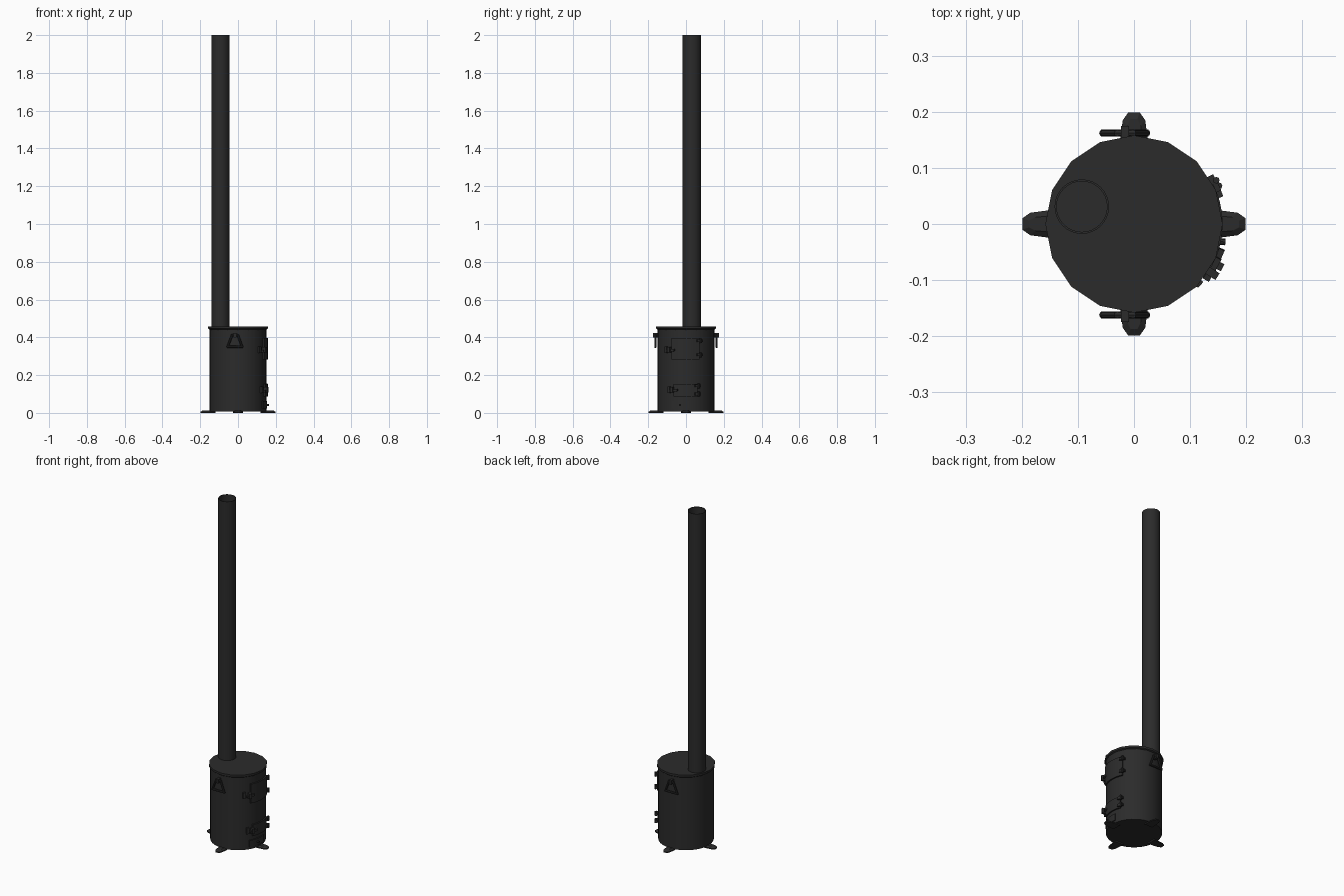
import bpy, bmesh, math
from math import sin, cos, pi, asin
from mathutils import Matrix, Vector

if "Cube" in bpy.data.objects:
    bpy.data.objects.remove(bpy.data.objects["Cube"])

iron = bpy.data.materials.new("black iron")
iron.diffuse_color = (0.024, 0.024, 0.024, 1)
iron.use_nodes = True
iron.node_tree.nodes["Principled BSDF"].inputs["Base Color"].default_value = iron.diffuse_color


def make(name, bm, smooth=False):
    bmesh.ops.recalc_face_normals(bm, faces=bm.faces[:])
    me = bpy.data.meshes.new(name)
    bm.to_mesh(me)
    bm.free()
    ob = bpy.data.objects.new(name, me)
    bpy.context.collection.objects.link(ob)
    me.materials.append(iron)
    if smooth:
        bpy.ops.object.select_all(action='DESELECT')
        ob.select_set(True)
        bpy.context.view_layer.objects.active = ob
        bpy.ops.object.shade_smooth_by_angle(angle=math.radians(40))
    return ob


def lathe(name, profile, sides, centre=(0, 0)):
    """Spin (radius, height) points round a vertical axis; zero radius closes an end."""
    bm = bmesh.new()
    pts = [bm.verts.new((r + centre[0], centre[1], z)) for r, z in profile]
    edges = [bm.edges.new(p) for p in zip(pts, pts[1:])]
    bmesh.ops.spin(bm, geom=pts + edges, cent=(*centre, 0), axis=(0, 0, 1),
                   angle=2 * pi, steps=sides, use_duplicate=False)
    bmesh.ops.remove_doubles(bm, verts=bm.verts[:], dist=1e-4)
    return make(name, bm, True)


def curved_plate(name, y0, y1, z0, z1, r0=0.146, r1=0.158, n=6):
    """Plate that follows the drum wall on the +x side."""
    bm = bmesh.new()
    rows = []
    for i in range(n + 1):
        a = asin(y0 / r1) + (asin(y1 / r1) - asin(y0 / r1)) * i / n
        rows.append([bm.verts.new((r * cos(a), r * sin(a), z))
                     for r, z in ((r0, z0), (r1, z0), (r1, z1), (r0, z1))])
    for a, b in zip(rows, rows[1:]):
        for k in range(4):
            bm.faces.new((a[k], a[(k + 1) % 4], b[(k + 1) % 4], b[k]))
    bm.faces.new(rows[0])
    bm.faces.new(rows[-1])
    return make(name, bm, True)


def box(name, size, loc, turn=0.0, tilt=0.0):
    bm = bmesh.new()
    bmesh.ops.create_cube(bm, size=1)
    m = (Matrix.Translation(loc) @ Matrix.Rotation(turn, 4, 'Z')
         @ Matrix.Rotation(tilt, 4, 'X') @ Matrix.Diagonal((*size, 1)))
    bm.transform(m)
    return make(name, bm)


def wall_box(name, size, y, z, r=0.158, tilt=0.0):
    """Box set on the drum wall at a given y, facing outward."""
    a = asin(y / r)
    return box(name, size, (r * cos(a), y, z), a, tilt)


def rod(name, a, b, radius, sides=8):
    a, b = Vector(a), Vector(b)
    bm = bmesh.new()
    bmesh.ops.create_cone(bm, cap_ends=True, segments=sides, radius1=radius,
                          radius2=radius, depth=(b - a).length)
    bm.transform(Matrix.Translation((a + b) / 2)
                 @ (b - a).to_track_quat('Z', 'Y').to_matrix().to_4x4())
    return make(name, bm, True)


# Drum, lid and open chimney pipe
lathe("drum", [(0, 0.008), (0.15, 0.008), (0.15, 0.445), (0, 0.445)], 32)
lathe("lid", [(0, 0.44), (0.15, 0.44), (0.158, 0.446), (0.158, 0.458), (0, 0.458)], 16)
lathe("chimney", [(0.045, 0.45), (0.0485, 0.45), (0.0485, 2.0), (0.045, 2.0), (0.045, 0.45)],
      32, (-0.093, 0.031))

# Four petal feet
for k in range(4):
    bm = bmesh.new()
    outline = [(0.12, -0.026), (0.155, -0.024), (0.185, -0.02), (0.199, -0.01),
               (0.199, 0.01), (0.185, 0.02), (0.155, 0.024), (0.12, 0.026)]
    low = [bm.verts.new((x, y, 0)) for x, y in outline]
    mid = [bm.verts.new((x, y, 0.006)) for x, y in outline]
    top = [bm.verts.new((0.12 + (x - 0.12) * 0.85, y * 0.6, 0.013)) for x, y in outline]
    bm.faces.new(low)
    bm.faces.new(top)
    for a, b in ((low, mid), (mid, top)):
        for i in range(8):
            j = (i + 1) % 8
            bm.faces.new((a[i], a[j], b[j], b[i]))
    bm.transform(Matrix.Rotation(k * pi / 2, 4, 'Z'))
    make("foot", bm)

# Carrying handles hanging from clips, front and back
loop = [(-0.055, 0.35), (0.022, 0.35), (-0.001, 0.412), (-0.031, 0.412)]
for s in (-1, 1):
    for i in range(4):
        (xa, za), (xb, zb) = loop[i], loop[(i + 1) % 4]
        d = (Vector((xb, 0, zb)) - Vector((xa, 0, za))).normalized() * 0.004
        rod("handle_bar", (xa - d.x, s * 0.162, za - d.z), (xb + d.x, s * 0.162, zb + d.z), 0.006)
    box("handle_clip", (0.014, 0.03, 0.024), (-0.016, s * 0.16, 0.412))

# Fire door, ash door and draught slide
curved_plate("fire_door", -0.076, 0.071, 0.283, 0.397)
curved_plate("ash_door", -0.066, 0.06, 0.086, 0.153)
curved_plate("draught_slide", -0.08, 0.025, 0.022, 0.062, r1=0.155)
rod("slide_knob", (0.14, -0.03, 0.042), (0.163, -0.032, 0.042), 0.006)

# Hinges with pins, and latches with grips
for y, heights, latch_y, latch_z in ((0.078, (0.382, 0.307), -0.092, 0.33),
                                     (0.068, (0.143, 0.1), -0.077, 0.118)):
    for z in heights:
        wall_box("hinge_strap", (0.012, 0.032, 0.014), y - 0.006, z, 0.16)
        a = asin(y / 0.166)
        px = 0.166 * cos(a)
        rod("hinge_pin", (px, y, z - 0.013), (px, y, z + 0.013), 0.006)
    wall_box("latch_bar", (0.012, 0.045, 0.012), latch_y + 0.012, latch_z, 0.161, 0.15)
    wall_box("latch_grip", (0.022, 0.014, 0.03), latch_y + 0.004, latch_z + 0.004, 0.165)
    wall_box("latch_catch", (0.014, 0.014, 0.036), latch_y - 0.012, latch_z + 0.004, 0.154)
